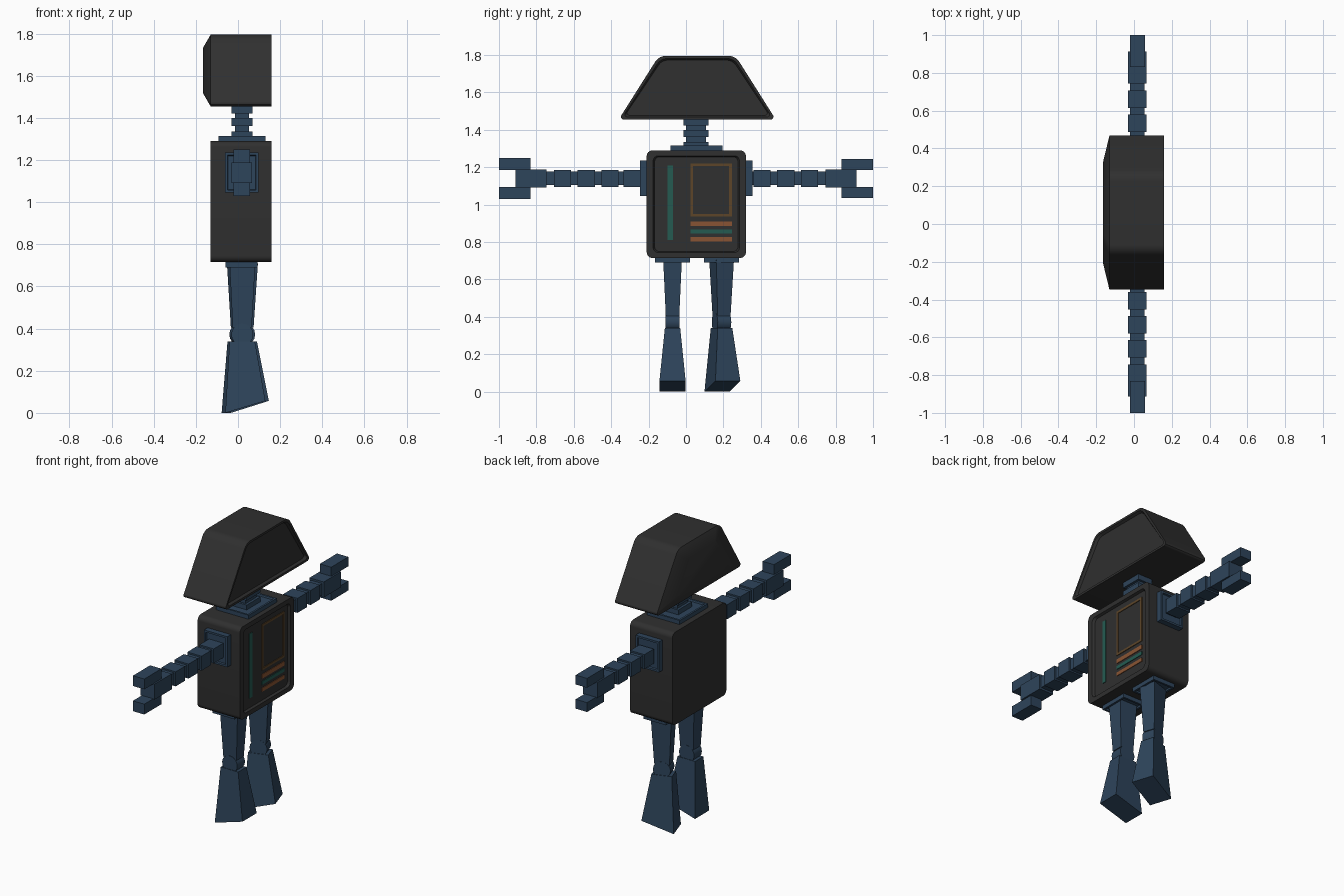
import bpy, bmesh, math
from mathutils import Matrix, Vector

if "Cube" in bpy.data.objects:
    bpy.data.objects.remove(bpy.data.objects["Cube"])


def material(name, rgb):
    m = bpy.data.materials.new(name)
    m.diffuse_color = (*rgb, 1)
    m.use_nodes = True
    m.node_tree.nodes["Principled BSDF"].inputs["Base Color"].default_value = m.diffuse_color
    return m


BLACK = material("charcoal", (0.029, 0.029, 0.029))
BLUE = material("steel blue", (0.027, 0.058, 0.104))
GREEN = material("teal green", (0.018, 0.105, 0.083))
ORANGE = material("copper orange", (0.25, 0.088, 0.033))
BROWN = material("dark bronze", (0.11, 0.06, 0.022))


def finish(name, bm, mat, smooth=False):
    bmesh.ops.recalc_face_normals(bm, faces=bm.faces[:])
    me = bpy.data.meshes.new(name)
    bm.to_mesh(me)
    bm.free()
    me.materials.append(mat)
    if smooth:
        me.polygons.foreach_set("use_smooth", [True] * len(me.polygons))
        me.set_sharp_from_angle(angle=math.radians(30))
    ob = bpy.data.objects.new(name, me)
    bpy.context.collection.objects.link(ob)
    return ob


def box(name, lo, hi, mat, recess=None):
    """Box from two corners; recess = direction of a face that gets a sunken inset."""
    lo, hi = Vector(lo), Vector(hi)
    bm = bmesh.new()
    bmesh.ops.create_cube(bm, size=1)
    for v in bm.verts:
        v.co = (lo + hi) / 2 + v.co * (hi - lo)
    if recess:
        bm.normal_update()
        face = [f for f in bm.faces if f.normal.dot(Vector(recess)) > 0.9]
        bmesh.ops.inset_region(bm, faces=face, thickness=0.017)
        bmesh.ops.inset_region(bm, faces=face, thickness=0.004, depth=-0.01)
    return finish(name, bm, mat)


def tapered(name, bottom, top, mat):
    """Tapered block; each end is (back x, front x, half y, back z, front z)."""
    bm = bmesh.new()
    rings = []
    for xb, xf, h, zb, zf in (bottom, top):
        rings.append([bm.verts.new(p) for p in
                      ((xb, -h, zb), (xf, -h, zf), (xf, h, zf), (xb, h, zb))])
    skin(bm, rings)
    return finish(name, bm, mat)


def skin(bm, rings):
    for a, b in zip(rings, rings[1:]):
        for i in range(len(a)):
            j = (i + 1) % len(a)
            bm.faces.new((a[i], a[j], b[j], b[i]))
    bm.faces.new(rings[0])
    bm.faces.new(rings[-1])


def rounded(corners, steps=6):
    """Round each (y, z, radius) corner of a convex outline."""
    out = []
    n = len(corners)
    for i, (y, z, r) in enumerate(corners):
        p = Vector((y, z))
        a = (Vector(corners[i - 1][:2]) - p).normalized()
        b = (Vector(corners[(i + 1) % n][:2]) - p).normalized()
        half = a.angle(b) / 2
        center = p + (a + b).normalized() * (r / math.sin(half))
        start = p + a * (r / math.tan(half)) - center
        end = p + b * (r / math.tan(half)) - center
        for k in range(steps + 1):
            t = k / steps
            out.append(center + (start * (1 - t) + end * t).normalized() * r)
    return out


def shell(name, outline, center, sections, mat):
    """Loft an outline along x through (x, y scale, z scale) sections."""
    bm = bmesh.new()
    c = Vector(center)
    rings = []
    for x, sy, sz in sections:
        rings.append([bm.verts.new((x, c.x + (p.x - c.x) * sy, c.y + (p.y - c.y) * sz))
                      for p in outline])
    skin(bm, rings)
    return finish(name, bm, mat, smooth=True)


# Head: rounded trapezoid, chamfered back, sunken face
shell("head", rounded([(-0.36, 1.455, 0.015), (0.48, 1.455, 0.015),
                       (0.265, 1.795, 0.066), (-0.145, 1.795, 0.066)]),
      (0.06, 1.625), [(-0.165, 0.645, 0.645), (-0.13, 1, 1), (0.16, 1, 1),
                      (0.16, 0.95, 0.92), (0.145, 0.92, 0.87)], BLACK)

# Torso: rounded block with a sunken front panel
shell("torso", rounded([(-0.21, 0.715, 0.03), (0.32, 0.715, 0.03),
                        (0.32, 1.29, 0.03), (-0.21, 1.29, 0.03)]),
      (0.055, 1.0025), [(-0.13, 1, 1), (0.16, 1, 1),
                        (0.16, 0.87, 0.9), (0.145, 0.84, 0.88)], BLACK)


# Painted panel details
def plate(name, y0, y1, z0, z1, mat):
    box(name, (0.143, y0, z0), (0.149, y1, z1), mat)


plate("gauge_bar", -0.098, -0.07, 0.81, 1.21, GREEN)
plate("stripe_top", 0.024, 0.245, 0.885, 0.911, ORANGE)
plate("stripe_middle", 0.024, 0.245, 0.847, 0.868, GREEN)
plate("stripe_bottom", 0.024, 0.245, 0.804, 0.826, ORANGE)
plate("screen_frame_top", 0.024, 0.245, 1.207, 1.221, BROWN)
plate("screen_frame_bottom", 0.024, 0.245, 0.936, 0.95, BROWN)
plate("screen_frame_left", 0.024, 0.038, 0.95, 1.207, BROWN)
plate("screen_frame_right", 0.231, 0.245, 0.95, 1.207, BROWN)

# Neck: base plate and stacked rings
box("neck_plate", (-0.093, -0.083, 1.285), (0.13, 0.195, 1.315), BLUE, (0, 0, 1))
box("neck_core", (-0.015, 0.0, 1.29), (0.053, 0.107, 1.46), BLUE)
for z0, z1 in ((1.30, 1.335), (1.362, 1.4), (1.422, 1.46)):
    box("neck_ring", (-0.031, -0.013, z0), (0.069, 0.12, z1), BLUE)

# Arms: shoulder plate, segmented arm and two-pronged claw
AX, AZ = 0.018, 1.14


def arm_block(name, s, y0, y1, hx, z0, z1, recess=None):
    ya, yb = sorted((s * y0, s * y1))
    box(name, (AX - hx, ya, z0), (AX + hx, yb, z1), BLUE, recess)


for s, side, shoulder in ((-1, "right", 0.2), (1, "left", 0.31)):
    arm_block(side + "_shoulder_plate", s, shoulder, shoulder + 0.045, 0.08,
              1.045, 1.235, (0, s, 0))
    arm_block(side + "_arm_core", s, shoulder, 0.8, 0.038, AZ - 0.036, AZ + 0.036)
    for y0, y1 in ((0.24, 0.334), (0.36, 0.452), (0.487, 0.58), (0.615, 0.706)):
        if y1 > shoulder + 0.045:
            arm_block(side + "_arm_segment", s, max(y0, shoulder), y1, 0.049,
                      AZ - 0.045, AZ + 0.045)
    arm_block(side + "_palm", s, 0.745, 0.912, 0.049, AZ - 0.048, AZ + 0.048)
    g = 0.11 if s < 0 else 0.104
    for d in (-1, 1):
        z0, z1 = sorted((AZ + d * 0.046, AZ + d * g))
        arm_block(side + "_claw", s, 0.832, 1.0, 0.039, z0, z1)

# Legs: hip plate, thigh, round knee and flared foot; one leg turned outward
for side, y, turn in (("right", -0.072, 0), ("left", 0.19, 18)):
    box(side + "_hip_plate", (-0.06, y - 0.093, 0.69), (0.093, y + 0.093, 0.72),
        BLUE, (0, 0, -1))
    thigh = tapered(side + "_thigh", (-0.045, 0.045, 0.036, 0.405, 0.405),
                    (-0.06, 0.062, 0.05, 0.71, 0.71), BLUE)
    foot = tapered(side + "_foot", (-0.08, 0.11, 0.07, 0.0, 0.057),
                   (-0.06, 0.06, 0.041, 0.34, 0.34), BLUE)
    bm = bmesh.new()
    bmesh.ops.create_cone(bm, cap_ends=True, segments=16, radius1=0.052,
                          radius2=0.052, depth=0.076,
                          matrix=Matrix.Translation((0, 0, 0.372))
                          @ Matrix.Rotation(math.pi / 2, 4, 'X'))
    knee = finish(side + "_knee", bm, BLUE, smooth=True)
    for part in (thigh, foot, knee):
        part.location = (0.02, y, 0)
        part.rotation_euler.z = math.radians(turn)
